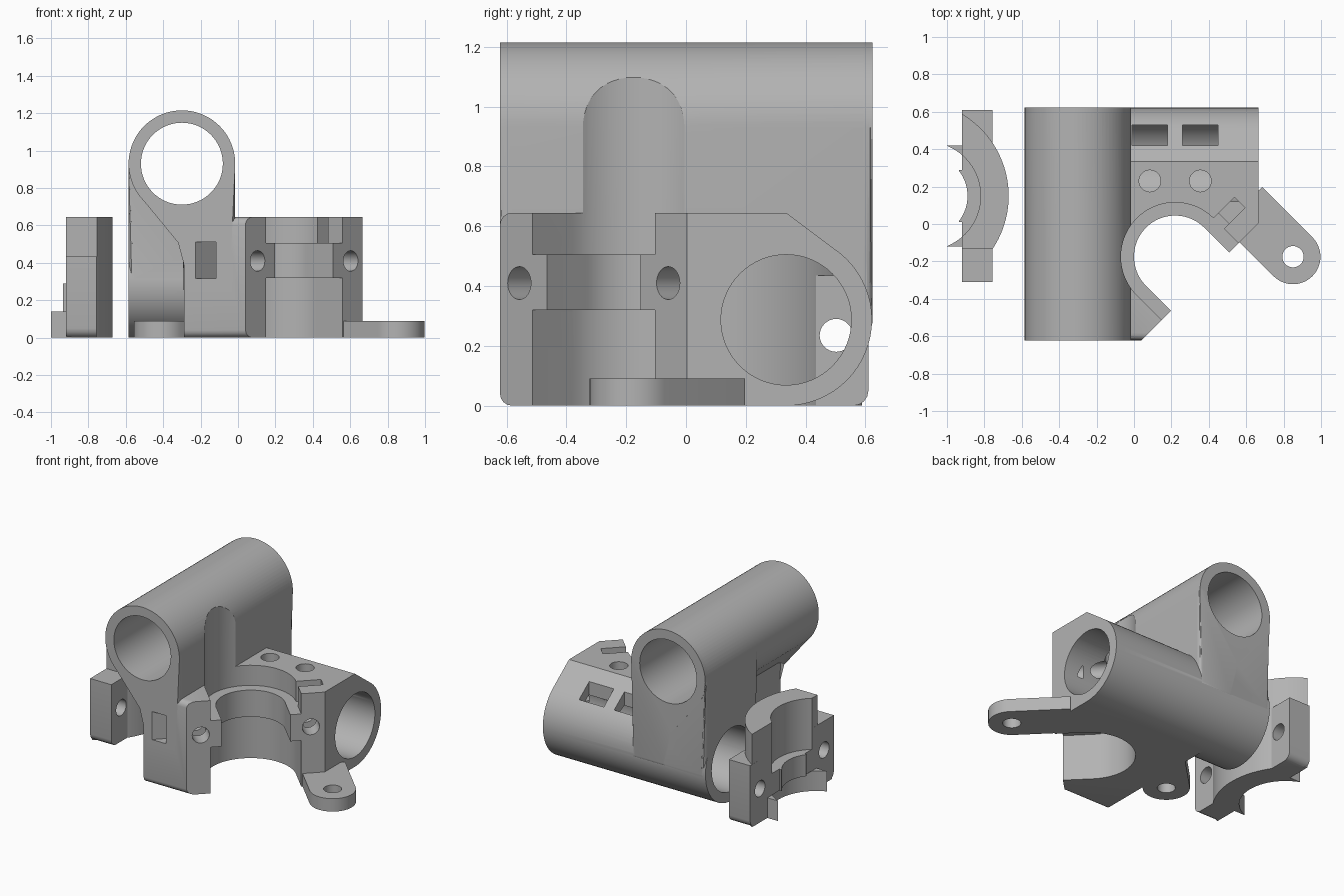
import bpy, bmesh
from math import pi, sin, cos, radians
from mathutils import Matrix, Vector

cube = bpy.data.objects.get("Cube")
if cube:
    bpy.data.objects.remove(cube, do_unlink=True)

grey = bpy.data.materials.new("plain grey")
grey.use_nodes = True
grey.diffuse_color = (0.45, 0.45, 0.45, 1)
grey.node_tree.nodes["Principled BSDF"].inputs["Base Color"].default_value = grey.diffuse_color

# Local (u, v, w) frames: the profile lies in u, v and is extruded along w
AXES = {
    "x": Matrix(((0, 0, 1), (1, 0, 0), (0, 1, 0))),
    "y": Matrix(((1, 0, 0), (0, 0, 1), (0, 1, 0))),
    "z": Matrix.Identity(3),
}


def arc(cu, cv, r, start, end, n=32):
    return [(cu + r * cos(radians(start + (end - start) * i / n)),
             cv + r * sin(radians(start + (end - start) * i / n))) for i in range(n + 1)]


def circle(cu, cv, r, n=64):
    return arc(cu, cv, r, 0, 360, n)[:-1]


def rect(u0, u1, v0, v1):
    return [(u0, v0), (u1, v0), (u1, v1), (u0, v1)]


def prism(name, profile, lo, hi, axis="z", bevel=0, where=None):
    """Extrude a profile; optionally round the edges picked by a rule."""
    bm = bmesh.new()
    m = AXES[axis]
    bottom, top = ([bm.verts.new(m @ Vector((u, v, w))) for u, v in profile] for w in (lo, hi))
    bm.faces.new(bottom)
    bm.faces.new(top)
    n = len(profile)
    for i in range(n):
        j = (i + 1) % n
        bm.faces.new((bottom[i], bottom[j], top[j], top[i]))
    if bevel:
        rule = where or (lambda a, b: abs((m.transposed() @ (a - b)).z) < 1e-5)
        picked = [e for e in bm.edges if rule(e.verts[0].co, e.verts[1].co)]
        bmesh.ops.bevel(bm, geom=picked, offset=bevel, segments=4, profile=0.5, affect="EDGES")
    bmesh.ops.recalc_face_normals(bm, faces=bm.faces)
    mesh = bpy.data.meshes.new(name)
    bm.to_mesh(mesh)
    bm.free()
    obj = bpy.data.objects.new(name, mesh)
    bpy.context.collection.objects.link(obj)
    return obj


def combine(target, tools, operation):
    """Apply a boolean with each tool, then discard the tool."""
    for tool in tools:
        mod = target.modifiers.new("bool", "BOOLEAN")
        mod.operation, mod.solver, mod.object = operation, "EXACT", tool
        bpy.context.view_layer.update()
        graph = bpy.context.evaluated_depsgraph_get()
        mesh = bpy.data.meshes.new_from_object(target.evaluated_get(graph))
        target.modifiers.clear()
        target.data = mesh
        bpy.data.objects.remove(tool, do_unlink=True)


def finish(obj):
    obj.data.materials.clear()
    obj.data.materials.append(grey)
    bpy.ops.object.select_all(action="DESELECT")
    obj.select_set(True)
    bpy.context.view_layer.objects.active = obj
    bpy.ops.object.shade_smooth_by_angle(angle=radians(30))


# Clamp frame: d points out of the clamp mouth, p runs across it
CENTRE = Vector((0.22, -0.175))
D = Vector((1, -1)).normalized()
P = Vector((1, 1)).normalized()


def clamp(d, p):
    return tuple(CENTRE + D * d + P * p)


def clamp_rect(d0, d1, p0, p1):
    return [clamp(*q) for q in rect(d0, d1, p0, p1)]


def channel(r, lo, hi):
    ring = [clamp(u, v) for u, v in arc(0, 0, r, 90, 270, 40)]
    return prism("channel", ring + [clamp(0.9, -r), clamp(0.9, r)], lo, hi)


def lug(x, y, angle, length):
    """Flat screw tab with a round end, reaching into the body."""
    r = 0.147
    pts = arc(x, y, r, angle + 90, angle + 270, 24)
    step = Vector((cos(radians(angle)), sin(radians(angle)))) * length
    pts += [tuple(Vector(pts[-1]) + step), tuple(Vector(pts[0]) + step)]
    return prism("lug", pts, 0, 0.09)


# Main carriage body: upper rod sleeve, back wall, lower rod sleeve, clamp block
TX, TZ, TR = -0.3, 0.93, 0.285
LY, LZ, LR = 0.335, 0.287, 0.287
sleeve = arc(TX, TZ, TR, 0, 225, 50) + [(-0.29, 0.52), (-0.29, 0.25), (TX + TR, 0.25)]
body = prism("carriage_body", sleeve, -0.622, 0.624, "y", 0.03)
wall = arc(TX, TZ, TR, 0, 180, 40) + [(TX - TR, 0.25), (TX + TR, 0.25)]
footprint = [(-0.29, -0.622), (0.04, -0.622), (0.665, 0.003), (0.665, LY), (-0.29, LY)]
combine(body, [
    prism("back_wall", wall, 0.05, 0.623, "y", 0.03),
    prism("lower_sleeve", circle(LY, LZ, LR), -0.585, 0.665, "x", 0.03),
    prism("clamp_block", footprint, 0, 0.645, "z", 0.04,
          lambda a, b: max(a.y, b.y) < -0.6 and abs(a.z - b.z) < 0.01),
    prism("slope", [(0.2, 0.645), (LY, 0.645), (0.506, 0.517), (LY, LZ), (0.2, LZ)],
          -0.2, 0.665, "x"),
    lug(0.85, -0.175, 135, 0.38),
    lug(-0.41, -0.175, 45, 0.42),
], "UNION")

# Rod bores, clamp channel, screw holes, nut slots and strap windows
JAW = 0.352
cuts = [
    prism("upper_bore", circle(TX, TZ, 0.219), -1, 1, "y"),
    prism("lower_bore", circle(LY, LZ, 0.218), -1, 1, "x"),
    channel(0.29, -0.5, 0.32),
    channel(0.22, 0.3, 0.52),
    channel(0.29, 0.505, 1.5),
    prism("front_nut_slot", clamp_rect(0.0, 0.078, -0.9, -0.29), 0.315, 0.51),
    prism("top_nut_slot", clamp_rect(0.0, 0.078, 0.33, 0.45), 0.315, 0.8),
    prism("nut_entry", clamp_rect(0.0, 0.078, 0.2, 0.36), 0.505, 0.8),
]
for x in (0.85, -0.41):
    cuts.append(prism("lug_hole", circle(x, -0.175, 0.057, 32), -0.1, 0.2))
for x in (0.085, 0.355):
    cuts.append(prism("top_hole", circle(x, 0.23, 0.058, 32), 0.35, 0.8))
for x in (-0.01, 0.26):
    cuts.append(prism("strap_window", rect(x, x + 0.19, 0.42, 0.53), 0.38, 0.8))
for side in (-JAW, JAW):
    hole = prism("screw_hole", circle(0, 0, 0.055, 32), -0.14, 0.4)
    turn = Matrix((D.to_3d(), P.to_3d(), (0, 0, 1))).transposed() @ AXES["x"]
    hole.data.transform(Matrix.Translation((*clamp(0, side), 0.41)) @ turn.to_4x4())
    cuts.append(hole)
combine(body, cuts, "DIFFERENCE")
finish(body)

# Separate clamp cap: bowed shell with two screw ears
CX, CY = -1.11, 0.15
bow = [(x, y) for x, y in arc(-1.18, CY, 0.51, -59.3, 59.3, 40)]
cap = prism("clamp_cap", bow, 0, 0.645, "z", 0.025,
            lambda a, b: abs(a.z - b.z) < 1e-5 and min(a.x, b.x) > -0.915)
combine(cap, [prism("ear_clearance", rect(-1.1, -0.5, -0.5, -0.13), 0.435, 0.8)], "DIFFERENCE")
combine(cap, [
    prism("ears", rect(-0.92, -0.757, -0.31, 0.61), 0, 0.435, "z", 0.05,
          lambda a, b: abs(a.y - b.y) < 1e-5 and max(a.z, b.z) < 0.01),
    prism("lip", rect(-1.0, -0.9, CY - 0.27, CY + 0.27), 0, 0.14),
    prism("groove_rib", rect(-0.935, -0.85, CY - 0.14, CY + 0.14), 0.1, 0.29),
], "UNION")
combine(cap, [
    prism("lower_round", circle(CX, CY, 0.29), -0.2, 0.14),
    prism("rib_round", circle(CX, CY, 0.22), 0.1, 0.32),
    prism("upper_round", circle(CX, CY, 0.29), 0.29, 0.9),
] + [prism("ear_hole", circle(CY + s, 0.235, 0.055, 32), -1.2, -0.5, "x")
     for s in (-JAW, JAW)], "DIFFERENCE")
finish(cap)
